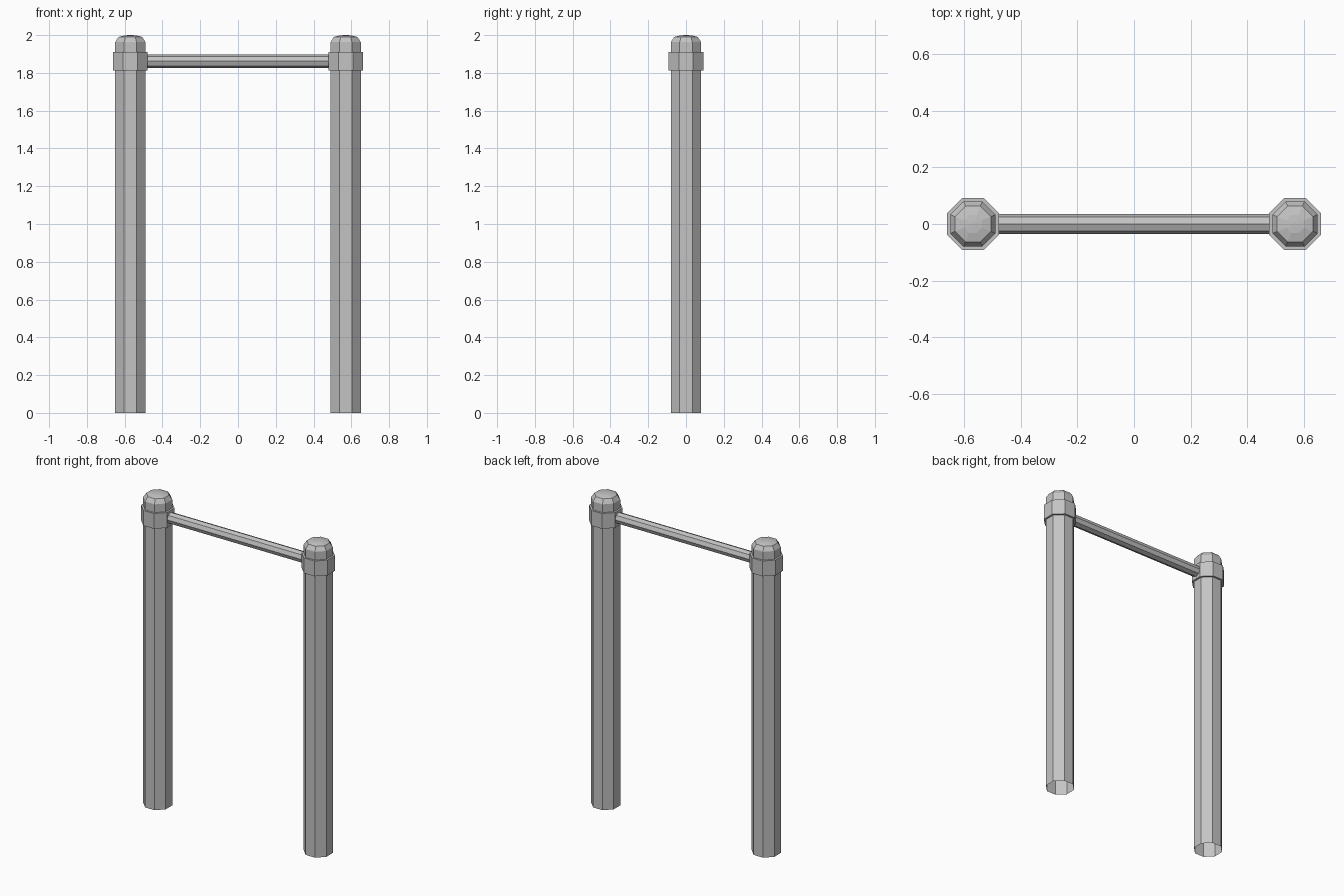
import bpy, bmesh, math
from mathutils import Matrix

SIDES = 8
FLAT = math.cos(math.pi / SIDES)  # flat-to-corner ratio

if "Cube" in bpy.data.objects:
    bpy.data.objects.remove(bpy.data.objects["Cube"])

steel = bpy.data.materials.new("grey_steel")
steel.use_nodes = True
GREY = (0.55, 0.55, 0.55, 1)
steel.diffuse_color = GREY
steel.node_tree.nodes["Principled BSDF"].inputs["Base Color"].default_value = GREY


def lathe(name, profile, turn=0.5, loop=False, cap=False):
    """Spin (half width, height) points into a faceted column."""
    bm = bmesh.new()
    rings = []
    for radius, z in profile:
        angles = [(i + turn) * math.tau / SIDES for i in range(SIDES)]
        rings.append([bm.verts.new((radius * math.cos(a), radius * math.sin(a), z))
                      for a in angles])
    pairs = list(zip(rings, rings[1:]))
    if loop:
        pairs.append((rings[-1], rings[0]))
    for low, high in pairs:
        for i in range(SIDES):
            j = (i + 1) % SIDES
            bm.faces.new((low[i], low[j], high[j], high[i]))
    if cap:
        bm.faces.new(rings[-1])
    mesh = bpy.data.meshes.new(name)
    bm.to_mesh(mesh)
    bm.free()
    mesh.materials.append(steel)
    obj = bpy.data.objects.new(name, mesh)
    bpy.context.collection.objects.link(obj)
    return obj


def flats(points):
    return [(w / FLAT, z) for w, z in points]


for side, x in (("left", 0.57), ("right", -0.57)):
    # Hollow post, open at the foot, with a rounded top
    post = lathe(side + "_post", flats([(0.08, 0), (0.08, 1.963), (0.063, 1.99),
                                        (0.032, 1.998), (0.008, 2.0)]), cap=True)
    # Collar clamped around the post
    collar = lathe(side + "_collar", flats([(0.092, 1.812), (0.092, 1.91),
                                            (0.079, 1.91), (0.079, 1.812)]), loop=True)
    post.location.x = collar.location.x = x

# Crossbar between the collars
bar = lathe("crossbar", [(0.035, -0.49), (0.035, 0.49)], turn=0)
bar.data.transform(Matrix.Translation((0, 0, 1.862)) @ Matrix.Rotation(math.pi / 2, 4, "Y"))
